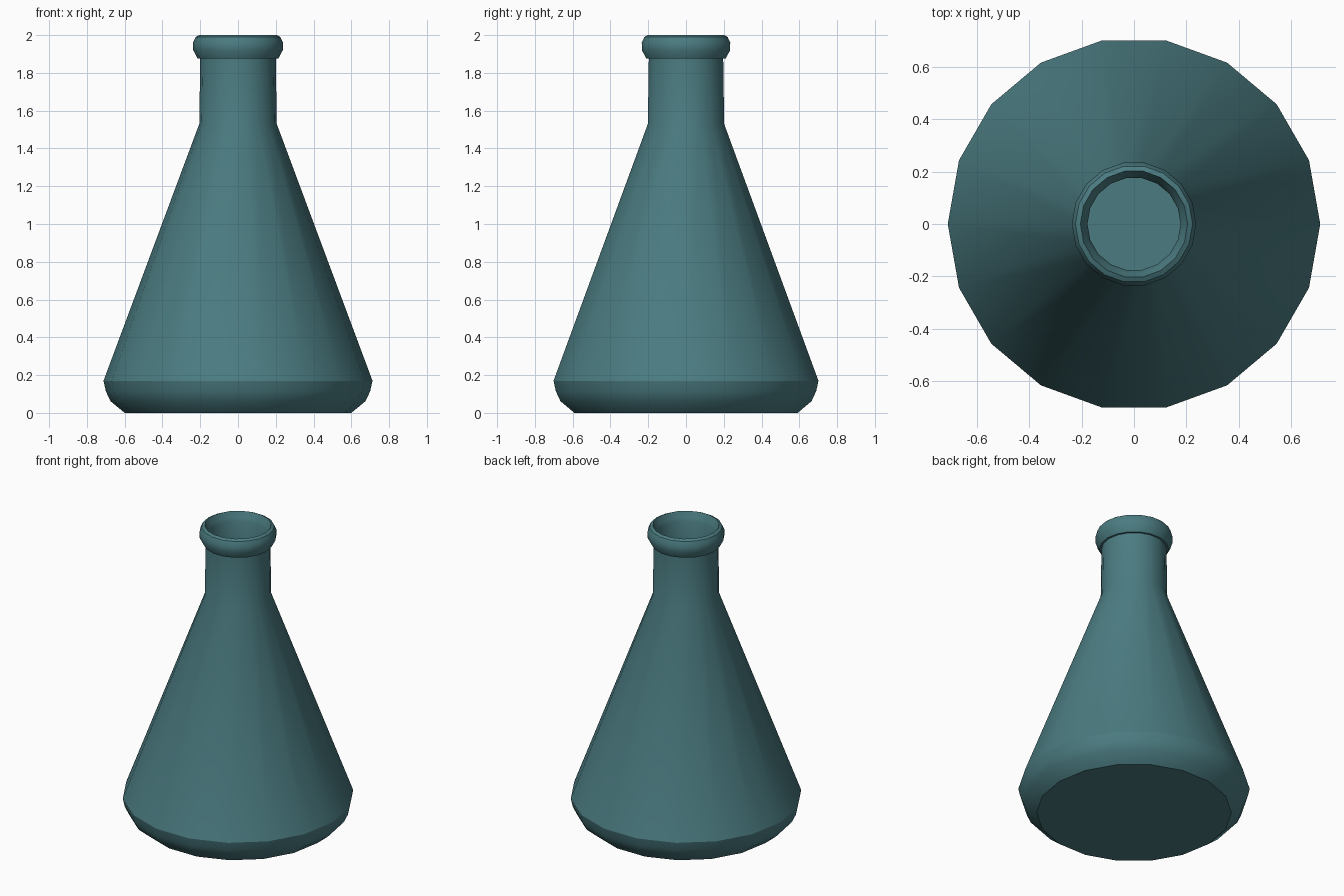
import bpy, bmesh, math

if "Cube" in bpy.data.objects:
    bpy.data.objects.remove(bpy.data.objects["Cube"])

SIDES = 18


def lathe(name, profile, material):
    """Spin a (radius, height) profile around z; zero radius closes to a point-free cap."""
    bm = bmesh.new()
    rings = []
    for r, z in profile:
        rings.append([bm.verts.new((r * math.cos(a), r * math.sin(a), z))
                      for a in (2 * math.pi * i / SIDES for i in range(SIDES))])
    for lo, hi in zip(rings, rings[1:]):
        for i in range(SIDES):
            j = (i + 1) % SIDES
            bm.faces.new((lo[i], lo[j], hi[j], hi[i]))
    # Flat underside and flat inner floor
    bm.faces.new(rings[0][::-1])
    bm.faces.new(rings[-1])
    bmesh.ops.recalc_face_normals(bm, faces=bm.faces[:])
    mesh = bpy.data.meshes.new(name)
    bm.to_mesh(mesh)
    bm.free()
    obj = bpy.data.objects.new(name, mesh)
    bpy.context.collection.objects.link(obj)
    mesh.materials.append(material)
    bpy.context.view_layer.objects.active = obj
    obj.select_set(True)
    bpy.ops.object.shade_smooth_by_angle(angle=math.radians(30))
    obj.select_set(False)
    return obj


glass = bpy.data.materials.new("teal_glass")
glass.diffuse_color = (0.07, 0.2, 0.22, 1)
glass.use_nodes = True
glass.node_tree.nodes["Principled BSDF"].inputs["Base Color"].default_value = glass.diffuse_color

# Rounded base, cone and neck
outside = [(0.60, 0.0), (0.675, 0.062), (0.70, 0.115), (0.712, 0.17),
           (0.205, 1.53), (0.20, 1.875)]
# Rolled lip at the mouth
lip = [(0.213, 1.875), (0.237, 1.92), (0.238, 1.96), (0.224, 1.99),
       (0.205, 2.0), (0.19, 1.965), (0.178, 1.94)]
# Thin inner wall down to the floor
inside = [(0.178, 1.53), (0.685, 0.17), (0.65, 0.075), (0.59, 0.02)]

lathe("flask", outside + lip + inside, glass)
